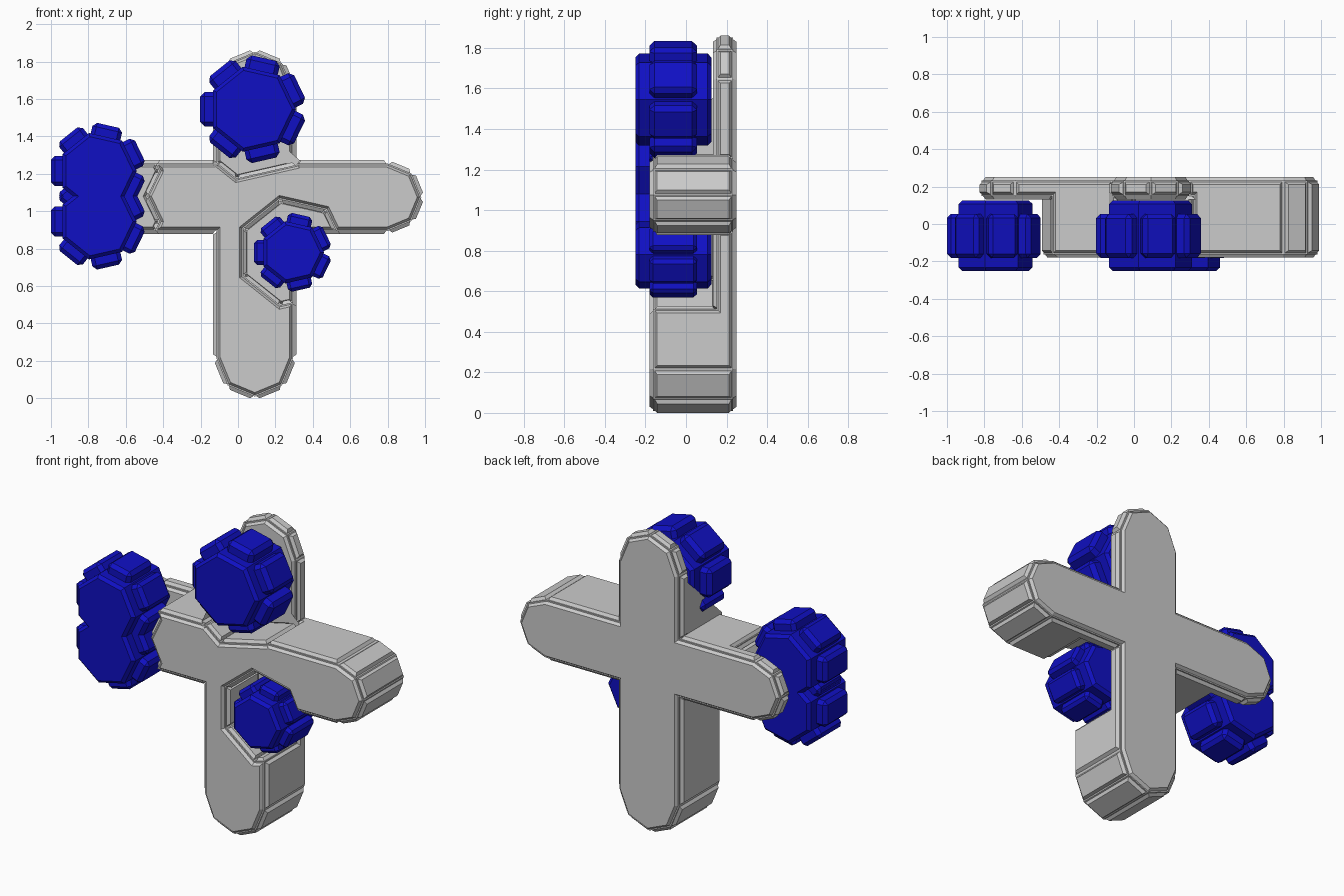
import bpy, bmesh
from math import cos, sin, pi, radians
from mathutils import Matrix

if "Cube" in bpy.data.objects:
    bpy.data.objects.remove(bpy.data.objects["Cube"])

blue = bpy.data.materials.new("blue")
blue.diffuse_color = (0.005, 0.005, 0.55, 1)
blue.use_nodes = True
blue.node_tree.nodes["Principled BSDF"].inputs["Base Color"].default_value = blue.diffuse_color


def prism(bm, pts, y0, y1):
    """Extrude an x-z outline from y0 to y1."""
    face = bm.faces.new([bm.verts.new((x, y0, z)) for x, z in pts])
    new = bmesh.ops.extrude_face_region(bm, geom=[face])["geom"]
    verts = [g for g in new if isinstance(g, bmesh.types.BMVert)]
    bmesh.ops.translate(bm, verts=verts, vec=(0, y1 - y0, 0))
    bmesh.ops.recalc_face_normals(bm, faces=bm.faces)


def make(name, bm):
    me = bpy.data.meshes.new(name)
    bm.to_mesh(me)
    bm.free()
    ob = bpy.data.objects.new(name, me)
    bpy.context.collection.objects.link(ob)
    return ob


def arc(cx, cz, r, start, steps, step):
    return [(cx + r * cos(radians(start + i * step)),
             cz + r * sin(radians(start + i * step))) for i in range(steps)]


def heptagon(cx, cz, r):
    return arc(cx, cz, r, 0, 7, 360 / 7)


# name, centre x, centre z, outer radius, pocket radius
knobs = [("top_knob", 0.077, 1.545, 0.28, 0.38),
         ("left_upper_knob", -0.75, 1.215, 0.25, 0.33),
         ("left_lower_knob", -0.75, 0.945, 0.25, 0.33),
         ("inner_knob", 0.29, 0.78, 0.205, 0.29)]

# Cross body with half-octagon arm ends
CX, CZ, W, H = 0.09, 1.075, 0.205, 0.18
outline = (arc(0.80, CZ, H, -90, 5, 45) + [(CX + W, CZ + H)]
           + arc(CX, 1.646, W, 0, 5, 45) + [(CX - W, CZ + H)]
           + arc(-0.636, CZ, H, 90, 5, 45) + [(CX - W, CZ - H)]
           + arc(CX, 0.214, W, 180, 5, 45) + [(CX + W, CZ - H)])
bm = bmesh.new()
prism(bm, outline, -0.162, 0.232)
cross = make("cross_body", bm)

# Heptagonal pockets cut from the front
cutters = []
for name, x, z, r, pocket in knobs:
    bm = bmesh.new()
    prism(bm, heptagon(x, z, pocket), -0.5, 0.15)
    cutter = make(name + "_cutter", bm)
    cutter.hide_render = True
    mod = cross.modifiers.new("pocket", "BOOLEAN")
    mod.operation, mod.solver, mod.object = "DIFFERENCE", "EXACT", cutter
    cutters.append(cutter)
deps = bpy.context.evaluated_depsgraph_get()
bm = bmesh.new()
bm.from_mesh(cross.evaluated_get(deps).to_mesh())
cross.modifiers.clear()
for cutter in cutters:
    bpy.data.objects.remove(cutter)

# Raised chamfered panel on every face of the cross
bmesh.ops.remove_doubles(bm, verts=bm.verts, dist=0.0005)
bmesh.ops.dissolve_limit(bm, angle_limit=radians(1), verts=bm.verts, edges=bm.edges)
for thickness, depth in ((0.008, 0.0), (0.012, 0.018)):
    faces = list(bm.faces) if depth == 0 else panels
    bmesh.ops.inset_individual(bm, faces=faces, thickness=thickness,
                               depth=depth, use_even_offset=True)
    panels = faces
bm.to_mesh(cross.data)
bm.free()

# Seven-sided knobs with a chamfered block on each side
for name, x, z, r, pocket in knobs:
    s = r / 0.28
    bm = bmesh.new()
    prism(bm, heptagon(x, z, 0.233 * s), -0.232, 0.107)
    caps = [f for f in bm.faces if abs(f.normal.y) > 0.9]
    bmesh.ops.inset_individual(bm, faces=caps, thickness=0.02, depth=0.018)
    for i in range(7):
        block = bmesh.new()
        bmesh.ops.create_cube(block, size=1)
        bmesh.ops.scale(block, vec=(0.14 * s, 0.235, 0.182 * s), verts=block.verts)
        bmesh.ops.bevel(block, geom=block.edges[:], offset=0.024 * s,
                        segments=1, affect="EDGES")
        a = pi + i * 2 * pi / 7
        block.transform(Matrix.Translation((x, -0.063, z))
                        @ Matrix.Rotation(-a, 4, "Y")
                        @ Matrix.Translation((0.21 * s, 0, 0)))
        tmp = bpy.data.meshes.new("block")
        block.to_mesh(tmp)
        block.free()
        bm.from_mesh(tmp)
        bpy.data.meshes.remove(tmp)
    make(name, bm).data.materials.append(blue)
